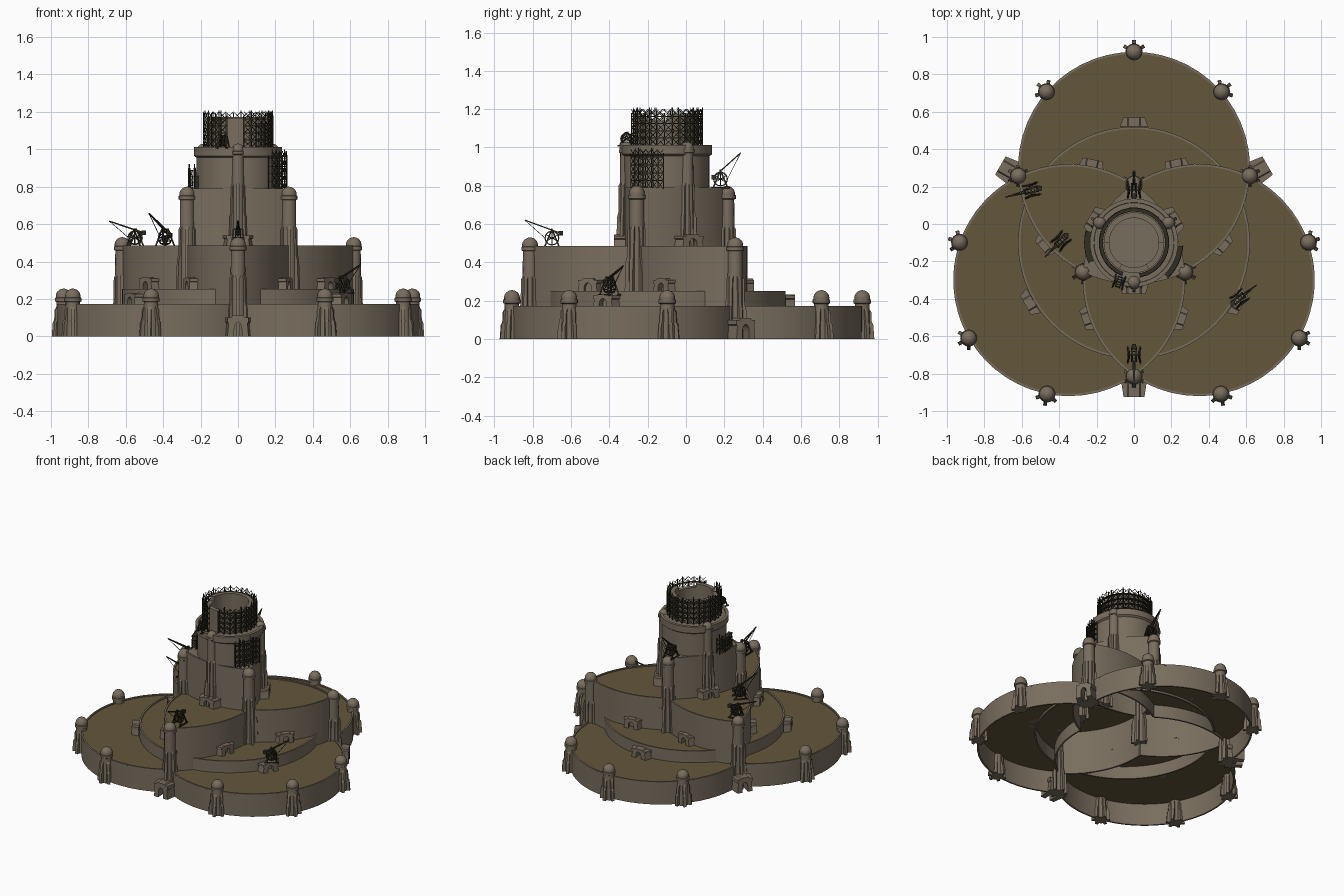
import bpy, bmesh
from math import sin, cos, pi, radians as rad
from mathutils import Vector, Matrix

if "Cube" in bpy.data.objects:
    bpy.data.objects.remove(bpy.data.objects["Cube"])

R, D, T = 0.62, 0.40, 0.012           # circle radius, circle offset, wall thickness


def material(name, c):
    m = bpy.data.materials.new(name)
    m.diffuse_color = (*c, 1)
    m.use_nodes = True
    m.node_tree.nodes["Principled BSDF"].inputs["Base Color"].default_value = m.diffuse_color
    return m


stone = material("stone", (0.19, 0.155, 0.112))
earth = material("earth", (0.125, 0.092, 0.043))
wood = material("wood", (0.03, 0.027, 0.016))


def finish(name, bm, mat, normals=True):
    if normals:
        bmesh.ops.recalc_face_normals(bm, faces=bm.faces)
    me = bpy.data.meshes.new(name)
    bm.to_mesh(me)
    bm.free()
    me.materials.append(mat)
    me.shade_smooth()
    me.set_sharp_from_angle(angle=rad(30))
    ob = bpy.data.objects.new(name, me)
    ob.location = (0, -0.10, 0)       # tower axis
    bpy.context.collection.objects.link(ob)


def pol(r, deg, z=0.0):
    return Vector((r * cos(rad(deg)), r * sin(rad(deg)), z))


C = [pol(D, 90 + 120 * k) for k in range(3)] + [Vector((0, 0, 0))]


def arc(c, a0, a1, r=R, n=20):
    return [C[c] + pol(r, a0 + (a1 - a0) * i / n) for i in range(n + 1)]


def turn(pts, k):
    return [Matrix.Rotation(rad(120 * k), 3, 'Z') @ p for p in pts]


def loft(bm, rings, closed=True, caps=True):
    vs = [[bm.verts.new(p) for p in ring] for ring in rings]
    n = len(vs[0])
    for a, b in zip(vs, vs[1:]):
        for i in range(n if closed else n - 1):
            j = (i + 1) % n
            bm.faces.new((a[i], a[j], b[j], b[i]))
    if caps:
        bm.faces.new(vs[0][::-1])
        bm.faces.new(vs[-1])


def wall(bm, c, a0, a1, z0, z1, k, r=R, t=T, n=20):
    o, i = turn(arc(c, a0, a1, r, n), k), turn(arc(c, a0, a1, r - t, n), k)
    lo, hi = Vector((0, 0, z0)), Vector((0, 0, z1))
    loft(bm, [[a + lo, b + lo, b + hi, a + hi] for a, b in zip(o, i)])


def floor(bm, pts, z, k):
    clean = []
    for p in turn(pts, k):
        if not clean or (p - clean[-1]).length > 2e-3:
            clean.append(p)
    if (clean[0] - clean[-1]).length < 2e-3:
        clean.pop()
    f = bm.faces.new([bm.verts.new((p.x, p.y, z)) for p in clean])
    f.normal_update()
    if f.normal.z < 0:
        f.normal_flip()


# terraced walls and floors, one third at a time
lobes, cres, petals, keep = (bmesh.new() for _ in range(4))
lf, cf, pf, kf = (bmesh.new() for _ in range(4))
for k in range(3):
    wall(lobes, 0, -4, 184, 0, 0.172, k, n=28)
    wall(cres, 3, 41.2, 138.8, 0.15, 0.252, k)
    wall(petals, 2, 64, 124, 0.15, 0.485, k)
    wall(petals, 1, 116, 56, 0.15, 0.485, k)
    wall(keep, 1, 4, 56, 0.46, 0.79, k)
    floor(lf, arc(0, -4, 184) + arc(1, 116, 101.2) + arc(3, 138.8, 41.2) + arc(2, 78.8, 64), 0.164, k)
    floor(cf, arc(3, 41.2, 138.8) + arc(1, 101.2, 56) + arc(2, 124, 78.8), 0.244, k)
    floor(pf, arc(2, 64, 124) + arc(1, 56, 4) + arc(0, -64, -4), 0.477, k)
floor(kf, sum((turn(arc(1, 4, 56), k) for k in range(3)), []), 0.785, 0)
for nm, bm in (("lobe_walls", lobes), ("crescent_walls", cres), ("petal_walls", petals), ("keep_walls", keep)):
    finish(nm, bm, stone)
for nm, bm, m in (("lobe_floor", lf, earth), ("crescent_floor", cf, earth), ("petal_floor", pf, earth), ("keep_roof", kf, stone)):
    finish(nm, bm, m, False)


def lathe(bm, prof, at=Vector((0, 0, 0)), n=16):
    loft(bm, [[at + pol(r, 360 * i / n, z) for i in range(n)] for r, z in prof])


# columns with domed caps and stepped buttresses
def column(bm, at, z0, z1, s, face):
    h = z1 - z0
    neck = z1 - 1.75 * s
    prof = [(s * 1.05, z0), (s * 0.92, neck), (s * 1.12, neck + 0.1 * s), (s * 1.12, neck + 0.55 * s), (s * 0.9, neck + 0.6 * s)]
    prof += [(s * 1.02 * cos(a), z1 - s + s * sin(a)) for a in (-0.25, 0.1, 0.4, 0.7, 1.0, 1.3, 1.5)]
    lathe(bm, prof, at)
    top = z0 + h * 0.62
    for j in range(6):
        u, v = pol(1, face + 60 * j), pol(1, face + 60 * j + 90)
        side = [(0.5, z0), (1.55, z0), (1.4, z0 + h * 0.3), (1.22, z0 + h * 0.34), (1.15, top - 0.4 * s), (0.9, top)]
        loft(bm, [[at + u * (s * a) + v * (s * w) + Vector((0, 0, z)) for a, z in side] for w in (-0.24, 0.24)])


outer, notch, corner, tower_c = (bmesh.new() for _ in range(4))
for k in range(3):
    for a in (41, 90, 139):
        p = turn([C[0] + pol(R, a)], k)[0]
        column(outer, p, 0, 0.255, 0.041, a + 120 * k)
    column(notch, pol(0.714, 30 + 120 * k), 0, 0.53, 0.041, 30 + 120 * k)
    column(corner, pol(0.314, 90 + 120 * k), 0.244, 0.80, 0.041, 90 + 120 * k)
    column(tower_c, pol(0.212, 30 + 120 * k), 0.47, 1.03, 0.034, 30 + 120 * k)
for nm, bm in (("outer_columns", outer), ("notch_columns", notch), ("keep_columns", corner), ("tower_columns", tower_c)):
    finish(nm, bm, stone)


# arched gates, tapering outward
def gate(bm, at, deg, z0, w, h, d):
    u, v = pol(1, deg), pol(1, deg + 90)
    q = w * 0.36
    arch = [(q * cos(t * pi / 8), h * 0.38 + h * 0.38 * sin(t * pi / 8)) for t in range(9)]
    prof = [(-q, 0), (-w, 0), (-w * 0.9, h * 0.7), (-w, h * 0.75), (-w, h), (w, h), (w, h * 0.75), (w * 0.9, h * 0.7), (w, 0), (q, 0)] + arch
    loft(bm, [[at + u * o + v * (x * s) + Vector((0, 0, z0 + z)) for x, z in prof] for o, s in ((-d / 2, 1.05), (d / 2, 0.8))])
    # keystone lintel
    lint = [(-w * 0.5, h), (w * 0.5, h), (w * 0.42, h * 1.1), (-w * 0.42, h * 1.1)]
    loft(bm, [[at + u * o + v * x + Vector((0, 0, z0 + z)) for x, z in lint] for o in (-d / 2, d / 2)])


g = bmesh.new()
for k in range(3):
    t = 120 * k
    gate(g, pol(0.645, 90 + t), 90 + t, 0.164, 0.072, 0.062, 0.05)
    gate(g, pol(0.765, 30 + t), 30 + t, 0, 0.07, 0.10, 0.12)
    gate(g, pol(0.24, 30 + t), 30 + t, 0.477, 0.078, 0.062, 0.07)
    for s in (-1, 1):                                  # gates through the petal walls
        c = C[2] if s > 0 else C[1]
        a = 90 + s * 8
        p = c + pol(R + 0.012, 90 + s * 11)
        gate(g, turn([p], k)[0], 90 + s * 11 + t, 0.244, 0.066, 0.065, 0.05)
finish("gates", g, stone)

# round tower and unfinished top ring with stepped masonry
b = bmesh.new()
lathe(b, [(0.222, 0.78), (0.222, 0.955), (0.236, 0.965), (0.236, 1.012), (0.215, 1.012), (0.213, 1.005), (0.001, 1.005)], n=48)
finish("round_tower", b, stone)
b = bmesh.new()
for i in range(12):
    m = sin(rad(30 * i + 15))
    wall(b, 3, 30 * i, 30 * i + 30, 1.0, 1.172 if m > -0.1 else 1.14 if m > -0.8 else 1.165, 0, 0.162, 0.03, 4)
finish("unfinished_ring", b, stone)


def beam(bm, a, c, w=0.0022):
    d = (c - a).normalized()
    x = d.cross(Vector((0, 0, 1)) if abs(d.z) < 0.9 else Vector((1, 0, 0))).normalized() * w
    y = d.cross(x).normalized() * w
    loft(bm, [[p + x + y, p - x + y, p - x - y, p + x - y] for p in (a, c)])


# scaffolds: two rows of poles, decks and cross braces
def scaffold(bm, r0, r1, a0, a1, n, z0, z1, levels, drop=0.0):
    st, dz = (a1 - a0) / n, (z1 - z0) / levels
    for i in range(n + 1):
        a = a0 + st * i
        extra = 0.014 * ((i * 5) % 3) - drop * i / n
        for r in (r0, r1):
            beam(bm, pol(r, a, z0), pol(r, a, z1 - 0.02 + extra))
        if i == n:
            break
        for l in range(levels):
            za, zb = z0 + dz * l, z0 + dz * (l + 1)
            if zb > z1 + 0.001 - drop * i / n:
                continue
            beam(bm, pol(r1, a, za), pol(r1, a + st, zb), 0.0014)
            beam(bm, pol(r1, a + st, za), pol(r1, a, zb), 0.0014)
            if l < levels - 1:
                beam(bm, pol(r1, a, zb), pol(r1, a + st, zb), 0.0016)
                loft(bm, [[pol(r, q, zb + e) for r, e in ((r0, 0), (r1, 0), (r1, 0.003), (r0, 0.003))] for q in (a, a + st)])


b = bmesh.new()
scaffold(b, 0.167, 0.187, -80, 250, 26, 1.01, 1.20, 5)
finish("top_scaffold", b, wood)
b = bmesh.new()
scaffold(b, 0.235, 0.262, -46, -4, 6, 0.785, 0.99, 5)
scaffold(b, 0.235, 0.265, 166, 204, 6, 0.785, 0.92, 4, 0.04)
finish("side_scaffolds", b, wood)


# treadwheel cranes
def crane(name, x, y, z, deg, pitch, boom=0.20, s=1.0):
    bm = bmesh.new()
    M = Matrix.Translation((x, y + 0.10, z)) @ Matrix.Rotation(rad(deg), 4, 'Z') @ Matrix.Scale(s, 4)
    P = lambda *v: M @ Vector(v)
    for t in (-0.024, 0.024):
        for f in (-0.04, 0.04):
            beam(bm, P(f, t * 1.4, 0), P(0, t, 0.095), 0.004)
        beam(bm, P(-0.05, t * 1.4, 0.004), P(0.05, t * 1.4, 0.004), 0.004)
        beam(bm, P(-0.02, t, 0.05), P(0.02, t, 0.05), 0.003)
    for t in (-0.014, 0.014):                          # wheel rims and spokes
        for i in range(12):
            a, c = pi * i / 6, pi * (i + 1) / 6
            p = P(0.036 * cos(a), t, 0.05 + 0.036 * sin(a))
            beam(bm, p, P(0.036 * cos(c), t, 0.05 + 0.036 * sin(c)), 0.003)
            if i % 2:
                beam(bm, p, P(0, t, 0.05), 0.0018)
            if t > 0:
                beam(bm, p, P(0.036 * cos(a), -t, 0.05 + 0.036 * sin(a)), 0.002)
    beam(bm, P(0, -0.035, 0.05), P(0, 0.035, 0.05), 0.004)
    if boom:
        u = Vector((cos(rad(pitch)), 0, sin(rad(pitch))))
        o = Vector((0, 0, 0.092))
        tip, tail = M @ (o + u * boom * 0.75), M @ (o - u * boom * 0.25)
        for t in (-0.012, 0.012):
            beam(bm, M @ (o - u * boom * 0.25 + Vector((0, t, 0))), tip, 0.003)
        beam(bm, tail - Vector((0, 0, 0.012)), tail + Vector((0, 0, 0.012)), 0.012)
        beam(bm, P(0.036, 0, 0.05), tip, 0.0014)
        beam(bm, P(0, -0.024, 0.095), P(0, 0.024, 0.095), 0.004)
    finish(name, bm, wood)


crane("left_tip_crane", -0.55, 0.18, 0.477, 195, 18)
crane("left_crane", -0.39, -0.09, 0.477, 225, 36)
crane("right_crane", 0.56, -0.40, 0.227, 38, 28, 0.18)
crane("front_crane", 0.0, -0.70, 0.477, 270, 20)
crane("back_crane", 0.0, 0.18, 0.785, 90, 42, 0.19)
crane("tower_winch", -0.08, -0.31, 1.005, 255, 0, 0, 0.8)
